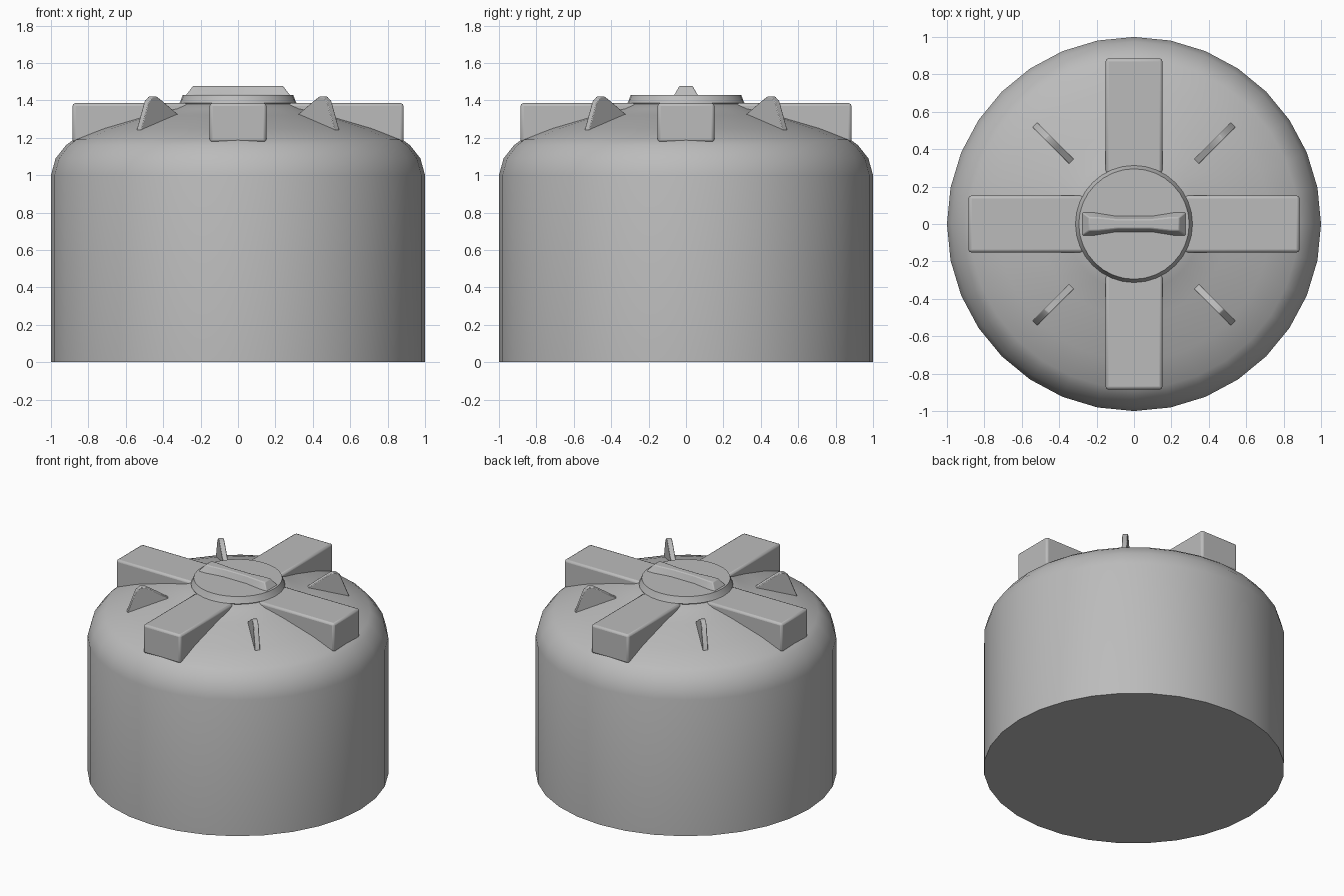
import bpy, bmesh, math
from mathutils import Matrix, Vector

cube = bpy.data.objects.get("Cube")
if cube:
    bpy.data.objects.remove(cube, do_unlink=True)

grey = bpy.data.materials.new("tank grey")
grey.use_nodes = True
colour = (0.5, 0.5, 0.5, 1)
grey.diffuse_color = colour
grey.node_tree.nodes["Principled BSDF"].inputs["Base Color"].default_value = colour


def finish(bm, name, bevel=0, turn=0, angle=32):
    """Turn a bmesh into a named, softly shaded object."""
    bmesh.ops.recalc_face_normals(bm, faces=bm.faces)
    bm.transform(Matrix.Rotation(turn, 4, 'Z'))
    mesh = bpy.data.meshes.new(name)
    bm.to_mesh(mesh)
    bm.free()
    mesh.materials.append(grey)
    ob = bpy.data.objects.new(name, mesh)
    bpy.context.collection.objects.link(ob)
    if bevel:
        mod = ob.modifiers.new("soft edges", 'BEVEL')
        mod.width = bevel
        mod.segments = 2
    bpy.ops.object.select_all(action='DESELECT')
    ob.select_set(True)
    bpy.context.view_layer.objects.active = ob
    bpy.ops.object.shade_smooth_by_angle(angle=math.radians(angle))
    return ob


def lathe(name, profile, sides=32):
    """Stack rings of (radius, height) and cap both ends."""
    bm = bmesh.new()
    rings = []
    for r, z in profile:
        rings.append([bm.verts.new((r * math.cos(a), r * math.sin(a), z))
                      for a in (math.tau * i / sides for i in range(sides))])
    for low, high in zip(rings, rings[1:]):
        for i in range(sides):
            j = (i + 1) % sides
            bm.faces.new((low[i], low[j], high[j], high[i]))
    bm.faces.new(rings[0])
    bm.faces.new(rings[-1])
    return finish(bm, name)


def prism(name, profile, width, bevel, turn):
    """Extrude a (radius, height) outline sideways and turn it about z."""
    bm = bmesh.new()
    face = bm.faces.new([bm.verts.new((r, -width / 2, z)) for r, z in profile])
    grown = bmesh.ops.extrude_face_region(bm, geom=[face])["geom"]
    bmesh.ops.translate(bm, vec=Vector((0, width, 0)),
                        verts=[g for g in grown if isinstance(g, bmesh.types.BMVert)])
    return finish(bm, name, bevel, turn)


# Tank shell with rounded shoulder and conical roof
lathe("tank_body", [(1, 0), (1, 1), (0.975, 1.09), (0.92, 1.16), (0.88, 1.19),
                    (0.73, 1.25), (0.5, 1.32), (0.36, 1.355), (0.3, 1.385)])

# Lid
lathe("lid", [(0.3, 1.36), (0.313, 1.385), (0.308, 1.395), (0.295, 1.43)])

# Four flat-topped roof blocks and four thin fins between them
block = [(0.27, 1.385), (0.885, 1.385), (0.885, 1.175), (0.27, 1.25)]
fin = [(0.47, 1.325), (0.58, 1.392), (0.63, 1.42), (0.66, 1.42), (0.69, 1.395),
       (0.75, 1.24), (0.6, 1.25)]
for i in range(4):
    turn = i * math.pi / 2
    prism(f"roof_block_{i + 1}", block, 0.304, 0.015, turn)
    prism(f"lifting_fin_{i + 1}", fin, 0.036, 0.004, turn + math.pi / 4)

# Waisted grip on the lid, tapering upward
bm = bmesh.new()
outline = [(-1, -1), (-0.8, -1), (-0.35, -0.68), (0.35, -0.68), (0.8, -1), (1, -1)]
outline += [(-x, -y) for x, y in outline]
levels = [[bm.verts.new((x * sx, y * sy, z)) for x, y in outline]
          for sx, sy, z in ((0.28, 0.065, 1.425), (0.24, 0.035, 1.477))]
for i in range(len(outline)):
    j = (i + 1) % len(outline)
    bm.faces.new((levels[0][i], levels[0][j], levels[1][j], levels[1][i]))
for ring in levels:
    bm.faces.new(ring)
finish(bm, "lid_grip", 0.006)
